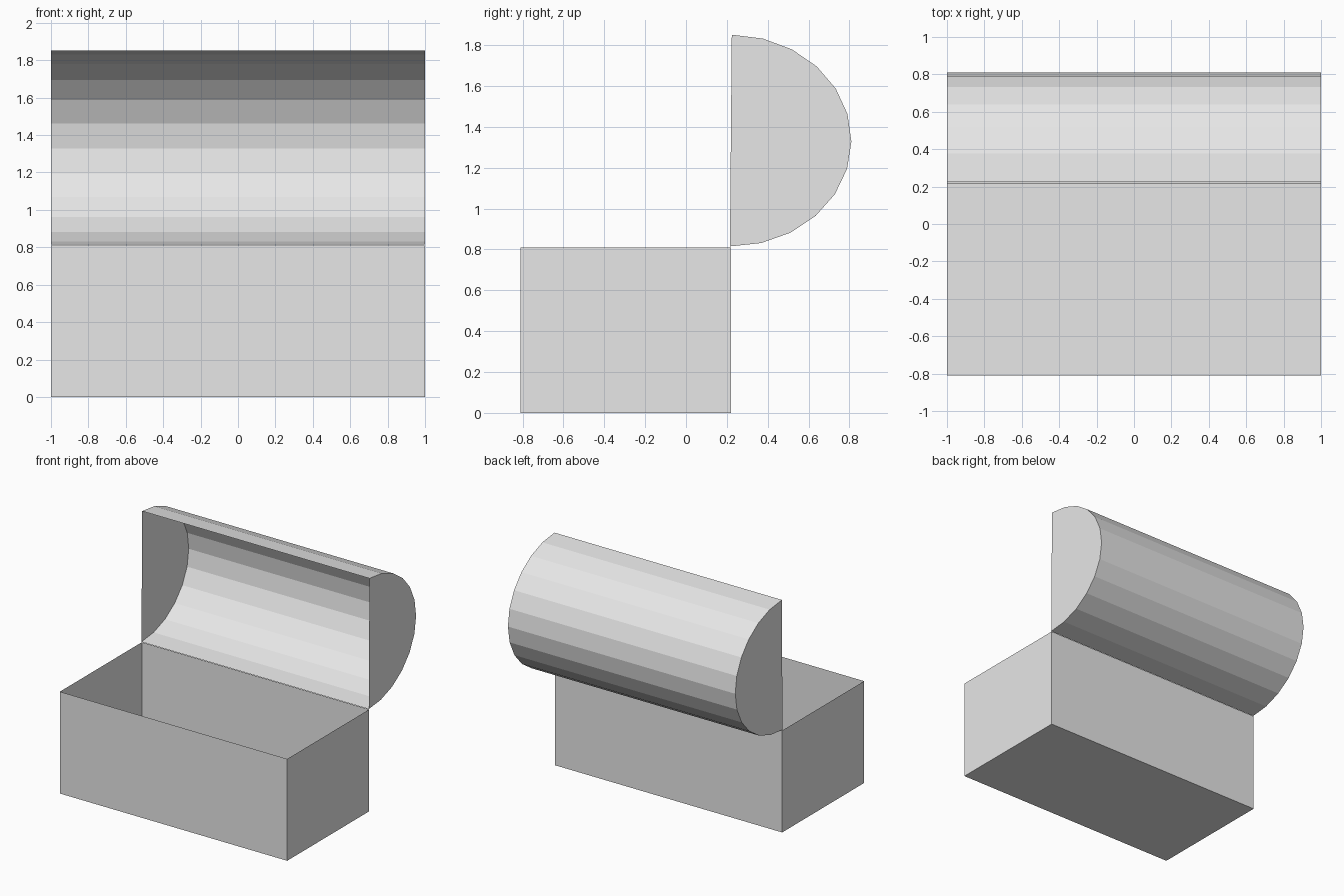
import bpy
from math import sin, cos, pi, radians
from mathutils import Matrix, Vector

cube = bpy.data.objects.get("Cube")
if cube:
    bpy.data.objects.remove(cube, do_unlink=True)

GREY = (0.8, 0.8, 0.8, 1.0)
grey = bpy.data.materials.new("plain_grey")
grey.use_nodes = True
grey.diffuse_color = GREY
grey.node_tree.nodes["Principled BSDF"].inputs["Base Color"].default_value = GREY

HALF = 1.0


def open_shell(name, profile):
    """Sweep an open (y, z) profile along x and cap both ends, leaving the mouth open."""
    n = len(profile)
    verts = [(x, y, z) for x in (-HALF, HALF) for y, z in profile]
    faces = [(i, i + 1, n + i + 1, n + i) for i in range(n - 1)]
    faces += [tuple(reversed(range(n))), tuple(range(n, 2 * n))]
    mesh = bpy.data.meshes.new(name)
    mesh.from_pydata(verts, [], faces)
    mesh.materials.append(grey)
    obj = bpy.data.objects.new(name, mesh)
    bpy.context.collection.objects.link(obj)
    return obj


# Open-topped chest body: front wall, floor, back wall
FRONT, BACK, RIM = -0.81, 0.22, 0.81
open_shell("chest_body", [(FRONT, RIM), (FRONT, 0), (BACK, 0), (BACK, RIM)])

# Barrel lid swung open, its hollow side facing the front
SEGMENTS, DEPTH, HEIGHT = 12, 0.59, 0.518
arc = [(DEPTH * sin(pi * i / SEGMENTS), HEIGHT * (1 - cos(pi * i / SEGMENTS)))
       for i in range(SEGMENTS + 1)]
lid = open_shell("barrel_lid", arc)

# Tilt the lid slightly back about its hinge
hinge = Vector((0, 0.215, 0.815))
lid.data.transform(Matrix.Translation(hinge) @ Matrix.Rotation(radians(-0.5), 4, "X"))
